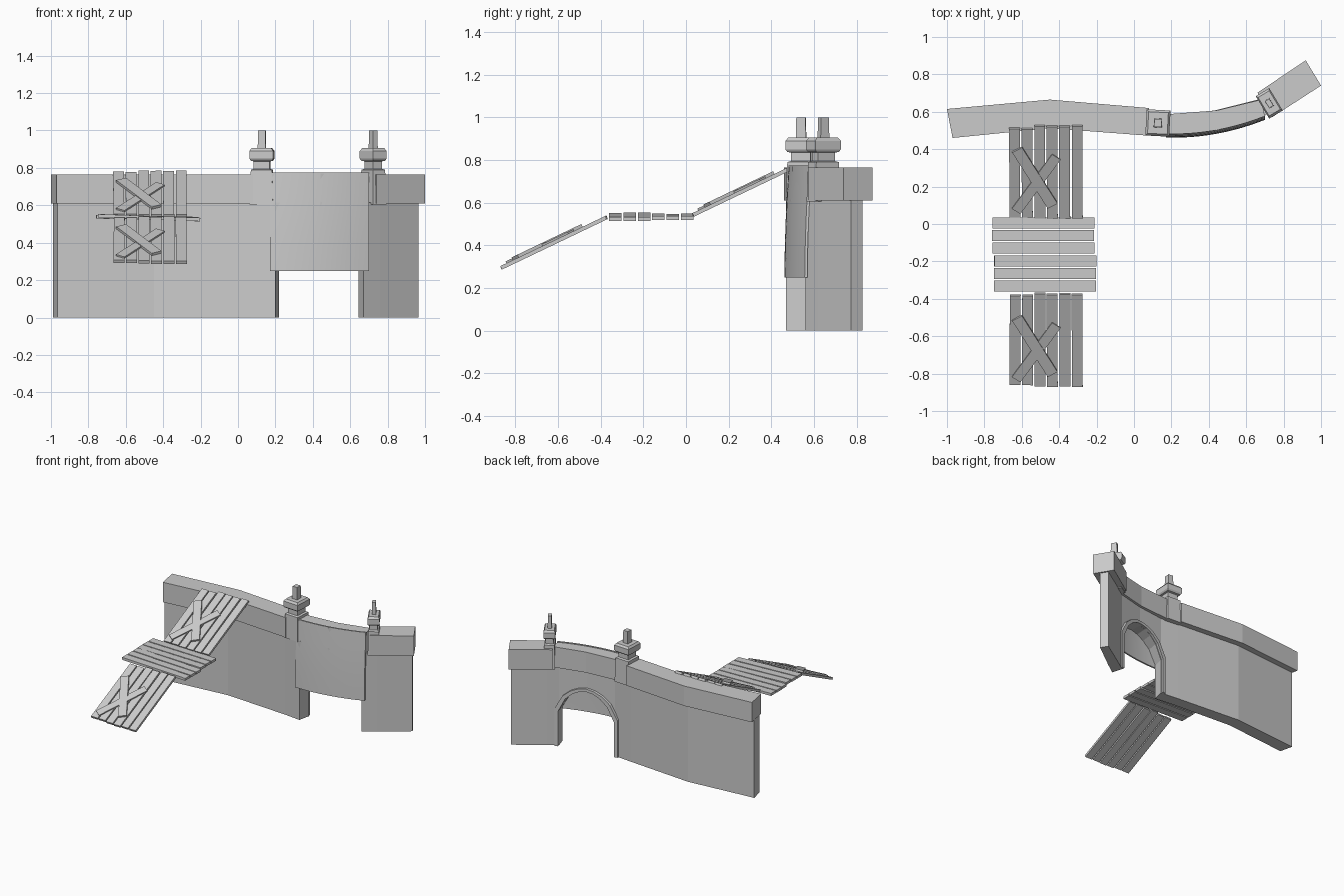
import bpy, bmesh, math, random
from mathutils import Vector, Matrix

if "Cube" in bpy.data.objects:
    bpy.data.objects.remove(bpy.data.objects["Cube"])

random.seed(4)


def finish(name, bm, smooth=False):
    bmesh.ops.recalc_face_normals(bm, faces=bm.faces)
    me = bpy.data.meshes.new(name)
    bm.to_mesh(me)
    bm.free()
    for p in me.polygons:
        p.use_smooth = smooth
    ob = bpy.data.objects.new(name, me)
    bpy.context.collection.objects.link(ob)
    return ob


def loft(name, sections, smooth=False):
    """Skin a row of equal closed sections and cap both ends."""
    bm = bmesh.new()
    rows = [[bm.verts.new(p) for p in s] for s in sections]
    n = len(rows[0])
    for a, b in zip(rows, rows[1:]):
        for i in range(n):
            j = (i + 1) % n
            bm.faces.new((a[i], a[j], b[j], b[i]))
    bm.faces.new(rows[0])
    bm.faces.new(rows[-1])
    return finish(name, bm, smooth)


def strip(name, front, back, z0, z1):
    if not isinstance(z0, list):
        z0 = [z0] * len(front)
    loft(name, [[(*f, z), (*b, z), (*b, z1), (*f, z1)]
                for f, b, z in zip(front, back, z0)])


def along(pts, t):
    """Point at t (0..1) on a three point line, extrapolated past the ends."""
    s = t * 2
    k = 0 if s < 1 else 1
    return Vector(pts[k]).lerp(Vector(pts[k + 1]), s - k)


# Wall bodies either side of the gate
strip("left_wall", [(-.965, .47), (-.45, .52), (.07, .485), (.20, .47)],
      [(-.988, .57), (-.45, .618), (.07, .575), (.22, .56)], 0, .615)
strip("right_wall", [(.672, .56), (.76, .622), (.965, .775)],
      [(.648, .64), (.72, .69), (.932, .828)], 0, .615)

# Wider copings
strip("left_coping", [(-.97, .46), (-.45, .512), (.08, .472)],
      [(-1, .615), (-.45, .665), (.08, .62)], .61, .765)
strip("right_coping", [(.74, .572), (1.0, .74)],
      [(.66, .702), (.918, .875)], .61, .765)
strip("gate_coping", [(.18, .48), (.44, .50), (.70, .575)],
      [(.18, .587), (.44, .607), (.68, .665)], .61, .77)

# Wall over the arched gateway
GF = [(.20, .47), (.44, .492), (.672, .56)]
GB = [(.22, .56), (.44, .588), (.648, .64)]
N = 8
ts = [i / N for i in range(N + 1)]


def arch(t):
    return .27 + .19 * (max(0, 1 - abs(2 * t - 1) ** 2.0)) ** .7


strip("gate_wall", [along(GF, t) for t in ts], [along(GB, t) for t in ts],
      [arch(t) for t in ts], .615)

# Raised frame around the gateway
inner = [(0, 0)] + [(t, arch(t)) for t in ts] + [(1, 0)]
outer = [(-.06, 0)] + [(.5 + (t - .5) * 1.12, arch(t) + .022) for t in ts] + [(1.06, 0)]
secs = []
for (ti, zi), (to, zo) in zip(inner, outer):
    out = Vector((-.004, .02))
    fi, bi, fo, bo = along(GF, ti), along(GB, ti), along(GF, to), along(GB, to)
    secs.append([(*fi, zi), (*(bi + out), zi), (*(bo + out), zo),
                 (*fo.lerp(bo, .5), zo)])
loft("gate_frame", secs)

# Curved gate panel hanging in front of the arch
secs = []
for i in range(13):
    t = i / 12
    a, b, c = Vector((.17, .478)), Vector((.44, .47)), Vector((.70, .573))
    p = a * (1 - t) ** 2 + b * 2 * t * (1 - t) + c * t * t
    face, rear = [], []
    for k in range(5):
        s = k / 4
        y = -.016 * (1 - s ** 2) + .004 * s
        face.append((p.x, p.y + y, .25 + .525 * s))
        rear.append((p.x, p.y + y + .012, .25 + .525 * s))
    secs.append(face + rear[::-1])
panel = loft("gate_panel", secs, True)
bpy.context.view_layer.objects.active = panel
panel.select_set(True)
bpy.ops.object.shade_smooth_by_angle(angle=math.radians(35))
panel.select_set(False)


# Gate posts: shaft, neck, chamfered cap and finial in one stepped profile
def post(name, x, y, angle, sx):
    prof = [(.066, .605), (.060, .79), (.045, .795), (.045, .835), (.060, .838),
            (.068, .850), (.068, .890), (.056, .905), (.023, .905), (.021, 1.0)]
    m = Matrix.Translation((x, y, 0)) @ Matrix.Rotation(math.radians(angle), 4, 'Z')
    loft(name, [[m @ Vector((a * r * sx, b * r * 1.03, z)) for a, b in
                 ((-1, -1), (1, -1), (1, 1), (-1, 1))] for r, z in prof])


post("left_gate_post", .128, .54, -3, .94)
post("right_gate_post", .723, .645, 31, .62)


def board(name, start, end, width, thick, up=Vector((0, 0, 1))):
    a, b = Vector(start), Vector(end)
    d = (b - a).normalized()
    side = d.cross(up).normalized() * width / 2
    top = side.cross(d).normalized() * thick / 2
    loft(name, [[p - side - top, p + side - top, p + side + top, p - side + top]
                for p in (a, b)])


# Two plank ramps with crossed braces lying on them
SLOPE = .478
NORMAL = Vector((0, -SLOPE, 1)).normalized()
for label, y0, z0 in (("upper", .03, .541), ("lower", -.87, .293)):
    def on_ramp(x, dy, lift=0):
        return Vector((x, y0 + dy, z0 + dy * SLOPE)) + NORMAL * lift
    for i in range(6):
        x = -.637 + i * .0668
        j = random.uniform(-.006, .006)
        s = .012 if i < 2 else 0
        board(f"{label}_ramp_plank_{i + 1}", on_ramp(x, j * .5 + .004 + s * .5),
              on_ramp(x + j * .5, .497 + j - s), .058, .018, NORMAL)
    board(f"{label}_ramp_brace_under", on_ramp(-.63, .045, .013),
          on_ramp(-.415, .335, .013), .055, .010, NORMAL)
    board(f"{label}_ramp_brace_over", on_ramp(-.625, .375, .016),
          on_ramp(-.435, .075, .016), .060, .014, NORMAL)

# Level landing of cross planks between the ramps
for i in range(6):
    y = .005 - i * .0672
    j = random.uniform(-.007, .007)
    board(f"landing_plank_{i + 1}", (-.753 + j, y, .541 + j * .5),
          (-.208 + j, y, .526 - j * .5), .059, .019)
